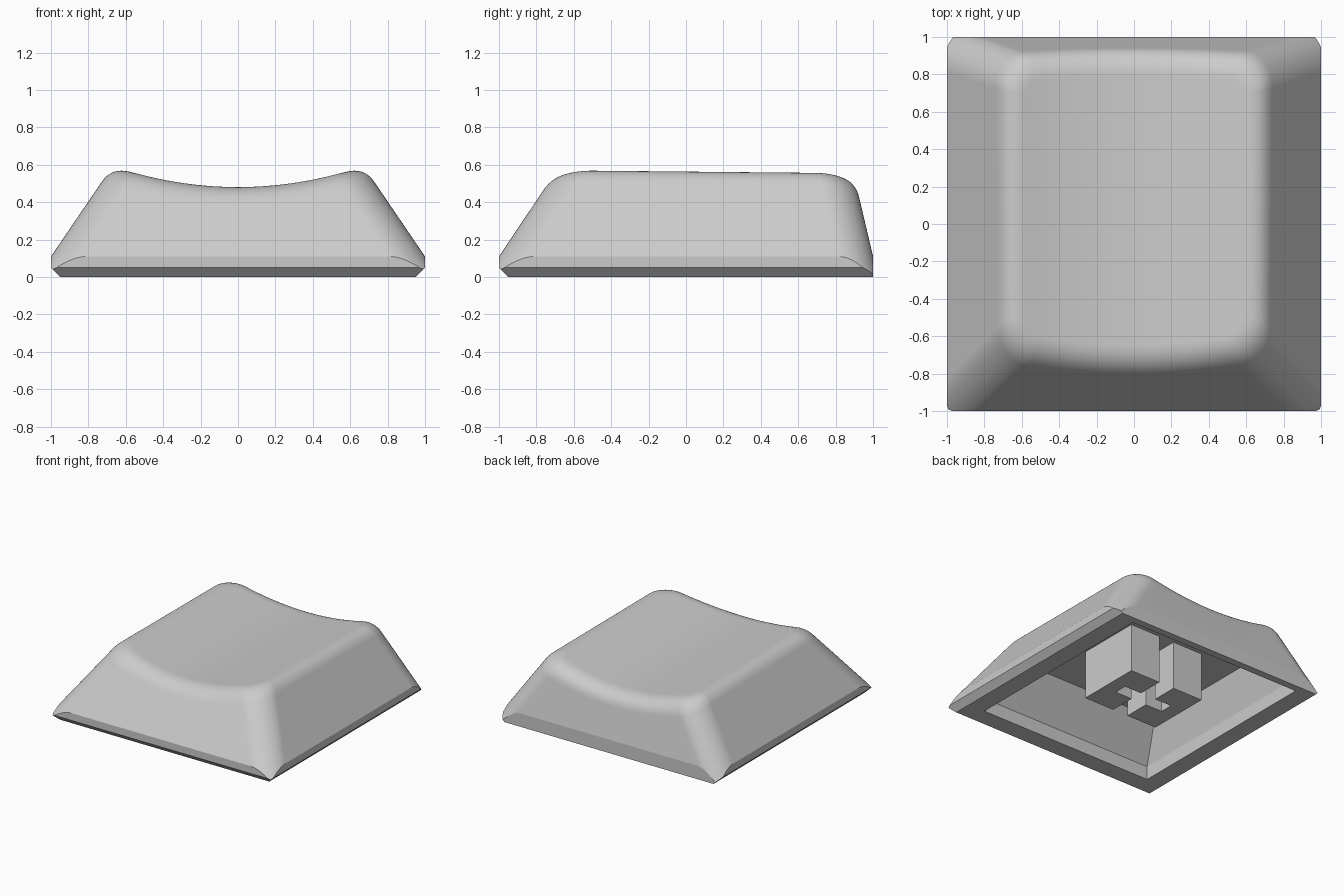
import bpy, bmesh, math

old = bpy.data.objects.get("Cube")
if old:
    bpy.data.objects.remove(old, do_unlink=True)

grey = bpy.data.materials.new("light grey plastic")
grey.use_nodes = True
colour = (0.6, 0.6, 0.6, 1)
grey.diffuse_color = colour
grey.node_tree.nodes["Principled BSDF"].inputs["Base Color"].default_value = colour

R = 0.185       # corner rounding
RIM_STEPS = 14


def loft(name, rings):
    """Closed solid skinned through rings of equal point count; ends capped in strips."""
    bm = bmesh.new()
    loops = [[bm.verts.new(p) for p in ring] for ring in rings]
    n = len(loops[0])
    for a, b in zip(loops, loops[1:]):
        for i in range(n):
            j = (i + 1) % n
            bm.faces.new((a[i], a[j], b[j], b[i]))
    for loop in (loops[0], loops[-1]):
        for i in range(n // 2 - 1):
            bm.faces.new((loop[i], loop[i + 1], loop[n - 2 - i], loop[n - 1 - i]))
    bmesh.ops.recalc_face_normals(bm, faces=bm.faces)
    mesh = bpy.data.meshes.new(name)
    bm.to_mesh(mesh)
    bm.free()
    mesh.materials.append(grey)
    obj = bpy.data.objects.new(name, mesh)
    bpy.context.collection.objects.link(obj)
    return obj


def rect(hx, front, back, z):
    return [(-hx, front, z), (hx, front, z), (hx, back, z), (-hx, back, z)]


def box(name, hx, hy, cy, z0, z1):
    return loft(name, [rect(hx, cy - hy, cy + hy, z) for z in (z0, z1)])


def activate(obj):
    bpy.ops.object.select_all(action='DESELECT')
    obj.select_set(True)
    bpy.context.view_layer.objects.active = obj


def boolean(obj, tool, operation):
    tool.hide_render = True
    mod = obj.modifiers.new("cut", 'BOOLEAN')
    mod.operation, mod.solver, mod.object = operation, 'EXACT', tool
    activate(obj)
    bpy.ops.object.modifier_apply(modifier=mod.name)
    bpy.data.objects.remove(tool, do_unlink=True)


def top_height(x, y):
    """Dished top, sloping slightly down to the back."""
    return 0.473 + 0.25 * x * x - 0.012 * y


# Outline parameters: (position along the straight, angle, front or back)
SEG, STRIPS = 12, 24
half = [(-1, math.pi * (1 + k / SEG / 2)) for k in range(SEG + 1)]
half += [(2 * k / STRIPS - 1, math.pi * 1.5) for k in range(1, STRIPS)]
half += [(1, math.pi * (1.5 + k / SEG / 2)) for k in range(SEG + 1)]
outline = [(f, a, -1) for f, a in half] + [(f, a, 1) for f, a in reversed(half)]


def side_point(param, z, inset=0.0):
    f, a, side = param
    rise = z - 0.11
    hx = 1 - 0.68 * rise
    edge = 1 - (0.235 if side > 0 else 0.67) * rise
    x = f * (hx - R) + (R - inset) * math.cos(a)
    return x, side * (edge - R - (R - inset) * math.sin(a)), z


def rim_points(param):
    """Lower tangent, sharp corner and upper tangent of the rounded rim."""
    z = 0.55
    for _ in range(8):
        z = top_height(*side_point(param, z)[:2])
    # The steeper back takes a slightly wider rounding
    width = 0.105 + 0.025 * max(0, -math.sin(param[1]) * param[2])
    x, y, _ = side_point(param, z, width)
    return side_point(param, z - 0.8 * width), side_point(param, z), (x, y, top_height(x, y))


def bezier(pts, t):
    return tuple((1 - t) ** 2 * a + 2 * t * (1 - t) * b + t * t * c for a, b, c in zip(*pts))


# Cap body: tapered sides, rounded corners, rounded rim and dished top
rims = [rim_points(p) for p in outline]
rings = [[side_point(p, -0.1) for p in outline]]
rings += [[bezier(r, k / RIM_STEPS) for r in rims] for k in range(RIM_STEPS + 1)]
cap = loft("keycap_shell", rings)

# Square foot with the lower edge chamfered on the front and both sides
foot = loft("foot_limit", [rect(0.95, -0.95, 1, 0), rect(1, -1, 1, 0.05), rect(1, -1, 1, 0.9)])
boolean(cap, foot, 'INTERSECT')

# Hollow underside: short upright lip, then walls leaning in to a flat ceiling
hollow = loft("hollow_cutter", [rect(0.8, -0.8, 0.94, -0.1), rect(0.8, -0.8, 0.94, 0.11),
                                rect(0.7, -0.59, 0.84, 0.4)])
boolean(cap, hollow, 'DIFFERENCE')

# Stem with a cross-shaped slot, open at the front and back
STEM_Y = 0.11
stem = box("switch_stem", 0.345, 0.27, STEM_Y, 0, 0.42)
boolean(stem, box("slot_along", 0.07, 0.4, STEM_Y, -0.1, 0.4), 'DIFFERENCE')
boolean(stem, box("slot_across", 0.225, 0.055, STEM_Y, -0.1, 0.4), 'DIFFERENCE')

# Smooth the rounded areas, keep the creases
activate(cap)
bpy.ops.object.shade_smooth_by_angle(angle=math.radians(12))
weighted = cap.modifiers.new("even shading", 'WEIGHTED_NORMAL')
weighted.keep_sharp = True
